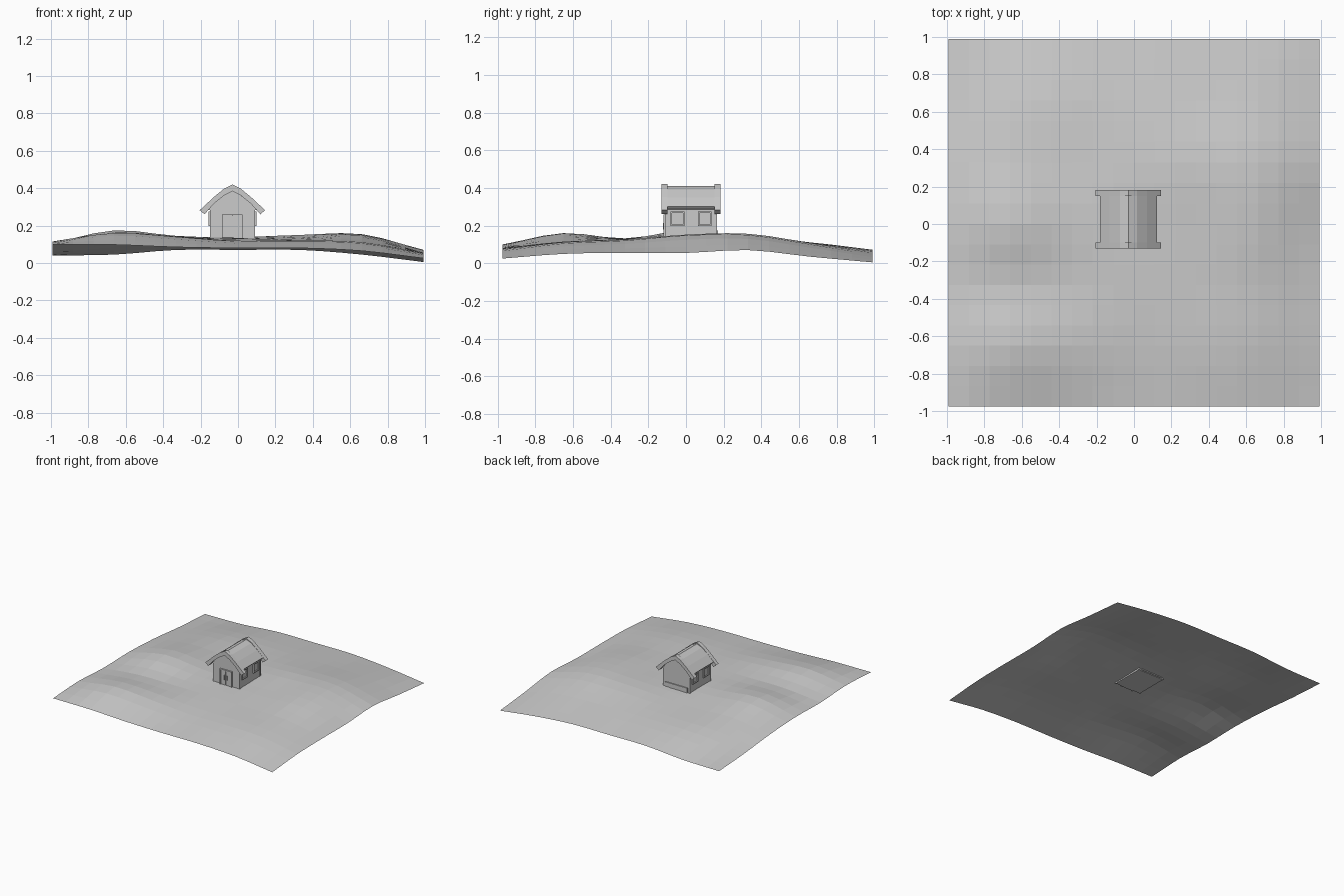
import bpy, bmesh
from mathutils import Vector

cube = bpy.data.objects.get("Cube")
if cube:
    bpy.data.objects.remove(cube, do_unlink=True)

grey = bpy.data.materials.new("plain grey")
grey.use_nodes = True
TONE = (0.6, 0.6, 0.6, 1)
grey.diffuse_color = TONE
grey.node_tree.nodes["Principled BSDF"].inputs["Base Color"].default_value = TONE


def finish(name, bm):
    mesh = bpy.data.meshes.new(name)
    bm.to_mesh(mesh)
    bm.free()
    mesh.materials.append(grey)
    obj = bpy.data.objects.new(name, mesh)
    bpy.context.collection.objects.link(obj)
    return obj


def box(name, x, y, z):
    """Box spanning the given (low, high) pairs."""
    bm = bmesh.new()
    bmesh.ops.create_cube(bm, size=1)
    for v in bm.verts:
        v.co = [sum(s) / 2 + c * (s[1] - s[0]) for c, s in zip(v.co, (x, y, z))]
    return finish(name, bm)


def prism(name, outline, y0, y1):
    """Extrude an (x, z) outline from y0 to y1."""
    bm = bmesh.new()
    face = bm.faces.new([bm.verts.new((x, y0, z)) for x, z in outline])
    ext = bmesh.ops.extrude_face_region(bm, geom=[face])["geom"]
    for v in ext:
        if isinstance(v, bmesh.types.BMVert):
            v.co.y = y1
    bmesh.ops.recalc_face_normals(bm, faces=bm.faces)
    return finish(name, bm)


# Rolling ground: coarse heights in thousandths, front row first
HEIGHTS = [
    [100, 98, 85, 80, 80, 65, 25],
    [115, 160, 140, 115, 115, 105, 50],
    [100, 130, 130, 130, 125, 120, 55],
    [105, 174, 145, 136, 138, 148, 55],
    [90, 135, 125, 135, 150, 150, 70],
    [60, 100, 110, 110, 110, 100, 35],
    [40, 45, 70, 70, 70, 45, 5],
]


def spline(row, t):
    i = min(int(t), len(row) - 2)
    f = t - i
    b, c = row[i], row[i + 1]
    a = row[i - 1] if i else 2 * b - c
    d = row[i + 2] if i + 2 < len(row) else 2 * c - b
    return b + f / 2 * (c - a + f * (2*a - 5*b + 4*c - d + f * (3*(b - c) + d - a)))


def ground_height(x, y):
    u, v = [max(0, min(6, 3 + 3 * c)) for c in (x, y)]
    return spline([spline(row, u) for row in HEIGHTS], v) / 1000


bm = bmesh.new()
bmesh.ops.create_grid(bm, x_segments=18, y_segments=18, size=1)
for v in bm.verts:
    x, y = v.co.x, v.co.y
    v.co.z = ground_height(x, y)
    v.co.x = x * 0.993
    v.co.y = y * (0.975 if y < 0 else 0.99)
finish("ground", bm)

# House body with gables
MID, HALF = -0.03, 0.118
FRONT, BACK = -0.108, 0.162


def mirrored(points):
    """Mirror a half outline about the ridge line."""
    return [(MID + x, z) for x, z in points] + [(MID - x, z) for x, z in reversed(points) if x]


prism("house_walls", mirrored([(0, 0.395), (HALF, 0.305), (HALF, 0.125)]), FRONT, BACK)

# Roof: a thin middle span and thick boards along both gables
SLOPE = [(0, 0.41), (0.045, 0.392), (0.1, 0.35), (0.152, 0.302)]
EDGE = [(0, 0.42), (0.045, 0.397), (0.1, 0.352), (0.175, 0.282)]


def roof_part(name, top, tip, thick, y0, y1):
    under = [(x, z - thick) for x, z in top[:-1]]
    under.append((top[-1][0] - tip, top[-1][1] - thick * 0.6))
    for side, label in ((1, "left"), (-1, "right")):
        outline = [(MID + side * x, z) for x, z in top + under[::-1]]
        prism(f"{name}_{label}", outline, y0, y1)


roof_part("roof", SLOPE, 0.012, 0.022, -0.1, 0.155)
roof_part("front_gable_board", EDGE, 0.026, 0.036, -0.13, -0.098)
roof_part("back_gable_board", EDGE, 0.026, 0.036, 0.15, 0.183)

# Double door, frame and handles
Y = FRONT
for side, label in ((1, "left"), (-1, "right")):
    def span(a, b):
        return sorted((MID + side * a, MID + side * b))
    box(f"door_leaf_{label}", span(0.002, 0.046), (Y - 0.006, Y + 0.01), (0.125, 0.25))
    box(f"door_post_{label}", span(0.046, 0.055), (Y - 0.012, Y + 0.01), (0.125, 0.26))
    box(f"door_handle_{label}", span(0.01, 0.014), (Y - 0.014, Y), (0.18, 0.215))
    box(f"corner_post_front_{label}", span(HALF - 0.008, HALF + 0.003),
        (FRONT - 0.003, FRONT + 0.01), (0.125, 0.3))
    box(f"corner_post_back_{label}", span(HALF - 0.008, HALF + 0.003),
        (BACK - 0.01, BACK + 0.003), (0.125, 0.3))

    # Eave beam and two framed windows on each side wall
    box(f"eave_beam_{label}", span(HALF - 0.01, HALF + 0.014), (FRONT, BACK), (0.283, 0.303))
    for centre, place in ((-0.045, "front"), (0.1, "back")):
        name = f"{label}_{place}_window"
        w, z0, z1, t = 0.036, 0.198, 0.275, 0.008
        deep = span(HALF - 0.005, HALF + 0.01)
        for y in (centre - w, centre + w - t):
            box(name + "_jamb", deep, (y, y + t), (z0, z1))
        for z in (z0, z1 - t):
            box(name + "_rail", deep, (centre - w, centre + w), (z, z + t))
        box(name + "_pane", span(HALF, HALF + 0.002), (centre - w, centre + w), (z0, z1))

box("door_lintel", (MID - 0.055, MID + 0.055), (Y - 0.012, Y + 0.01), (0.25, 0.26))
# Skirting plank along the back wall
box("back_plank", (MID - 0.1, MID + 0.1), (BACK - 0.005, BACK + 0.008), (0.13, 0.175))
